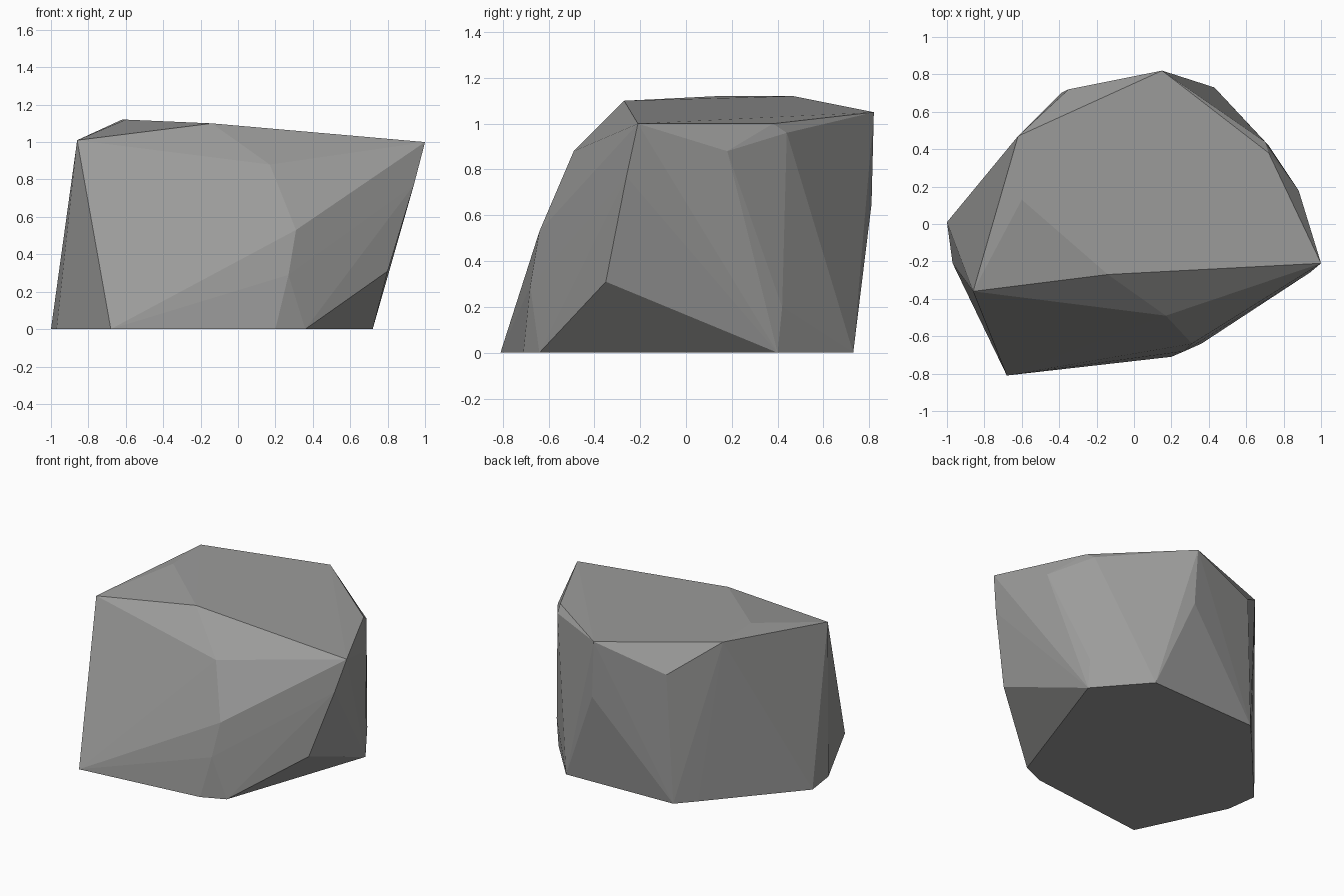
import bpy
import bmesh

cube = bpy.data.objects.get("Cube")
if cube:
    bpy.data.objects.remove(cube, do_unlink=True)

# Corner points of the faceted boulder, level by level
base = [(-1, .01, 0), (-.97, -.21, 0), (-.68, -.81, 0), (.2, -.71, 0), (.36, -.64, 0),
        (.72, .4, 0), (.43, .73, 0), (-.39, .7, 0), (-.5, .58, 0)]
sides = [(.27, -.68, .29), (.31, -.64, .53), (.17, -.49, .88), (.8, -.35, .31),
         (.94, -.26, .77), (.88, .18, .88), (.7, .44, .96), (.72, .42, .2),
         (.17, .81, .65), (-.35, .72, .91)]
crown = [(-.86, -.36, 1.01), (-.14, -.27, 1.1), (1, -.21, 1), (.72, .38, 1),
         (.15, .82, 1.05), (-.62, .47, 1.12), (-.6, .13, 1.12)]

# Stone material
stone = bpy.data.materials.new("grey stone")
stone.use_nodes = True
grey = (.33, .33, .325, 1)
stone.diffuse_color = grey
stone.node_tree.nodes["Principled BSDF"].inputs["Base Color"].default_value = grey

# Wrap the corners in a flat-faced hull
bm = bmesh.new()
for point in base + sides + crown:
    bm.verts.new(point)
bmesh.ops.convex_hull(bm, input=bm.verts)
bmesh.ops.delete(bm, geom=[v for v in bm.verts if not v.link_faces], context='VERTS')
bmesh.ops.dissolve_limit(bm, angle_limit=.01, verts=bm.verts, edges=bm.edges)
bmesh.ops.recalc_face_normals(bm, faces=bm.faces)

mesh = bpy.data.meshes.new("boulder")
bm.to_mesh(mesh)
bm.free()
mesh.materials.append(stone)
bpy.context.collection.objects.link(bpy.data.objects.new("boulder", mesh))
